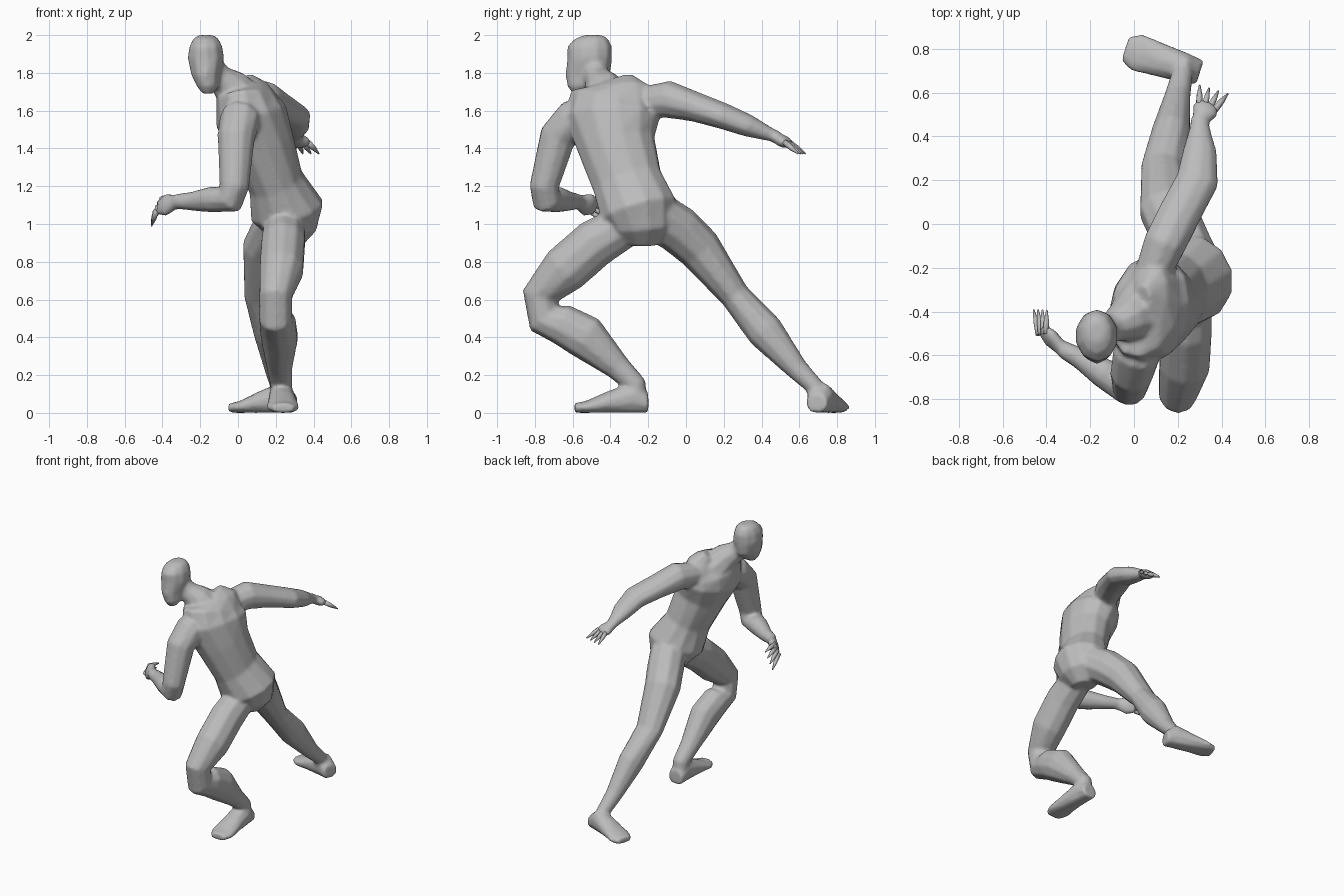
import bpy, bmesh, math
from mathutils import Vector

cube = bpy.data.objects.get("Cube")
if cube:
    bpy.data.objects.remove(cube, do_unlink=True)

grey = bpy.data.materials.new("plain grey")
grey.use_nodes = True
grey.diffuse_color = (0.5, 0.5, 0.5, 1)
grey.node_tree.nodes["Principled BSDF"].inputs["Base Color"].default_value = grey.diffuse_color

SIDEWAYS = Vector((1, 0, 0))
UPWARDS = Vector((0, 0, 1))


def loft(name, rings, side, side_end=None, sides=10, tangent=None):
    """Skin rings (x, y, z, half width, optional half depth) along their path."""
    side = Vector(side)
    side_end = Vector(side_end or side)
    centres = [Vector(ring[:3]) for ring in rings]
    last = len(rings) - 1
    bm = bmesh.new()
    loops = []
    for i, (centre, ring) in enumerate(zip(centres, rings)):
        before = (centre - centres[max(i - 1, 0)]).normalized()
        after = (centres[min(i + 1, last)] - centre).normalized()
        along = Vector(tangent) if tangent else (before + after).normalized()
        axis = side.lerp(side_end, i / last)
        across = (axis - along * axis.dot(along)).normalized()
        deep = along.cross(across)
        loop = []
        for k in range(sides):
            angle = math.tau * (k + 0.5) / sides
            point = centre + across * ring[3] * math.cos(angle) + deep * ring[-1] * math.sin(angle)
            point.z = max(point.z, 0)  # soles rest flat on the floor
            loop.append(bm.verts.new(point))
        loops.append(loop)
    for low, high in zip(loops, loops[1:]):
        for k in range(sides):
            n = (k + 1) % sides
            bm.faces.new((low[k], low[n], high[n], high[k]))
    bm.faces.new(loops[0][::-1])
    bm.faces.new(loops[-1])
    mesh = bpy.data.meshes.new(name)
    bm.to_mesh(mesh)
    bm.free()
    mesh.materials.append(grey)
    mesh.shade_smooth()
    obj = bpy.data.objects.new(name, mesh)
    bpy.context.collection.objects.link(obj)
    return obj


def foot(name, heel, toe):
    """Wedge from a tall instep down to a flat toe, standing on the floor."""
    heel, toe = Vector(heel), Vector(toe)
    forward = (toe - heel).normalized()
    rings = []
    for share, width, height in ((0, .06, .1), (.2, .07, .16), (.55, .08, .11), (.85, .09, .06), (1, .06, .05)):
        centre = heel.lerp(toe, share) + UPWARDS * height / 2
        rings.append((*centre, width, height * 0.55))
    return loft(name, rings, UPWARDS.cross(forward), tangent=forward)


def hand(name, wrist, palm, reach, spread):
    """Flat palm with four tapered fingers fanned along the spread direction."""
    wrist, palm, reach = Vector(wrist), Vector(palm), Vector(reach)
    spread = Vector(spread).normalized()
    knuckles = wrist + palm
    for i in range(4):
        fan = spread * (i - 1.5)
        root = knuckles + fan * 0.025 - reach * 0.2
        tip = root + reach + fan * 0.02
        middle = root.lerp(tip, 0.5)
        loft(f"{name}_finger_{i + 1}", [(*root, .017), (*middle, .014), (*tip, .004)], spread, sides=6)
    return loft(name, [
        (*wrist, .035, .03),
        (*wrist.lerp(knuckles, 0.6), .065, .035),
        (*knuckles, .05, .02),
    ], spread)


# Torso, twisting from the hips up to the shoulders
torso = loft("body", [
    (.26, -.23, .89, .08),
    (.27, -.23, .97, .17, .15),
    (.26, -.25, 1.07, .21, .2),
    (.2, -.31, 1.22, .19, .15),
    (.13, -.37, 1.42, .21, .17),
    (.07, -.39, 1.57, .26, .19),
    (.05, -.38, 1.66, .24, .16),
    (.05, -.36, 1.72, .18, .1),
    (.03, -.37, 1.75, .1, .05),
], (0, 1, 0), (.3, .95, .15), sides=12)

# Neck and head, the head turned to the front
neck = loft("neck", [
    (.02, -.41, 1.64, .17, .14),
    (-.04, -.44, 1.73, .1),
    (-.1, -.47, 1.78, .07),
    (-.15, -.49, 1.85, .06),
], (.25, .95, 0))
head = loft("head", [
    (-.16, -.57, 1.69, .03),
    (-.16, -.55, 1.73, .06, .08),
    (-.17, -.52, 1.79, .08, .12),
    (-.17, -.51, 1.88, .1, .12),
    (-.17, -.51, 1.94, .09, .12),
    (-.17, -.5, 1.98, .07, .09),
    (-.17, -.49, 2, .04, .05),
], SIDEWAYS, tangent=UPWARDS)

# Front leg, deeply bent
front_leg = loft("front_leg", [
    (.25, -.27, 1.02, .11),
    (.24, -.48, .9, .12, .13),
    (.23, -.64, .76, .12, .13),
    (.2, -.77, .62, .09, .1),
    (.2, -.75, .5, .09, .1),
    (.21, -.66, .47, .1, .11),
    (.22, -.53, .4, .1, .12),
    (.22, -.36, .24, .07),
    (.23, -.27, .15, .06),
    (.23, -.26, .06, .06),
], SIDEWAYS)
front_foot = foot("front_foot", (.23, -.2, 0), (.24, -.59, 0))

# Rear leg, stretched out behind
rear_leg = loft("rear_leg", [
    (.25, -.15, 1.04, .13),
    (.2, -.04, .97, .13),
    (.15, .07, .87, .13, .12),
    (.13, .26, .62, .1, .08),
    (.17, .42, .43, .09, .1),
    (.2, .59, .23, .06),
    (.22, .68, .14, .05),
    (.23, .7, .06, .05),
], SIDEWAYS)
rear_foot = foot("rear_foot", (.3, .69, 0), (-.04, .8, 0))

# Front arm, bent across the body
front_arm = loft("front_arm", [
    (.06, -.46, 1.58, .1),
    (.01, -.6, 1.55, .11),
    (-.01, -.68, 1.46, .1),
    (-.02, -.75, 1.2, .08),
    (-.04, -.74, 1.13, .08),
    (-.14, -.68, 1.13, .07),
    (-.25, -.61, 1.12, .05),
    (-.33, -.57, 1.12, .04),
], (.5, .85, -.1))
front_hand = hand("front_hand", (-.32, -.58, 1.12), (-.1, .1, -.03), (-.01, .11, -.05), (.5, 0, 1))

# Rear arm, swung out behind
rear_arm = loft("rear_arm", [
    (.07, -.26, 1.64, .08),
    (.14, -.09, 1.66, .1),
    (.21, .05, 1.62, .1, .08),
    (.29, .2, 1.57, .1, .07),
    (.3, .33, 1.52, .08, .06),
    (.3, .43, 1.48, .05, .04),
    (.3, .49, 1.46, .04, .03),
], (1, -.3, 0))
rear_hand = hand("rear_hand", (.3, .47, 1.46), (.04, .08, -.04), (.03, .08, -.06), (1, -.3, 0))

# Fuse the parts into one skin with soft joints
bpy.ops.object.select_all(action="DESELECT")
for part in (torso, neck, head, front_leg, front_foot, rear_leg, rear_foot,
             front_arm, front_hand, rear_arm, rear_hand):
    part.select_set(True)
bpy.context.view_layer.objects.active = torso
bpy.ops.object.join()
skin = torso.modifiers.new("skin", "REMESH")
skin.mode = "VOXEL"
skin.voxel_size = 0.012
skin.use_smooth_shade = True
soften = torso.modifiers.new("soften", "SMOOTH")
soften.factor = 0.5
soften.iterations = 5
